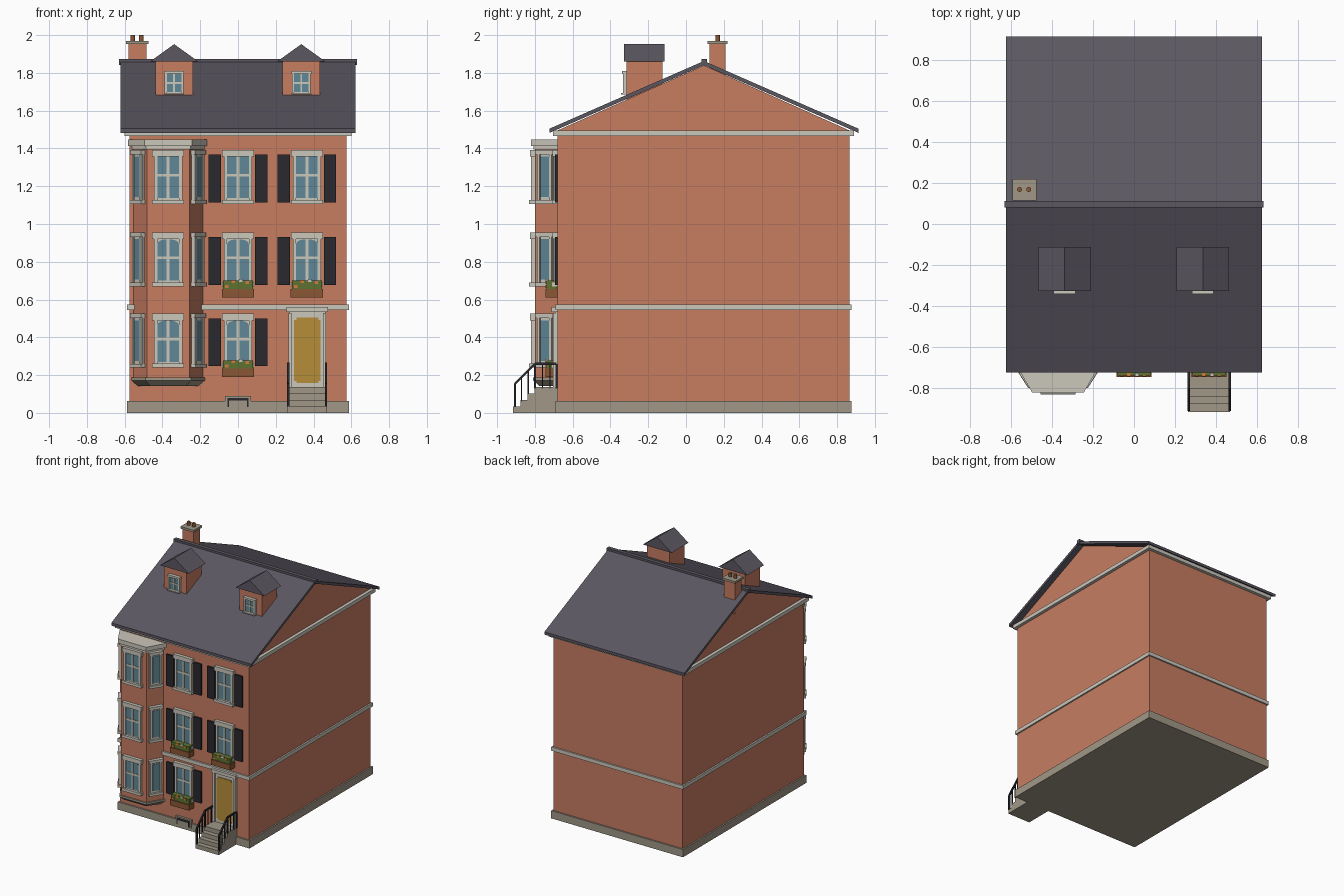
import bpy, bmesh, math
from mathutils import Matrix, Vector

cube = bpy.data.objects.get("Cube")
if cube:
    bpy.data.objects.remove(cube)

COLOURS = {
    "brick": (0.57, 0.205, 0.12), "slate": (0.105, 0.096, 0.12),
    "cream_trim": (0.60, 0.57, 0.50), "stone": (0.35, 0.31, 0.245),
    "glass": (0.115, 0.245, 0.31), "black": (0.022, 0.022, 0.028),
    "door_yellow": (0.47, 0.27, 0.04), "leaf_green": (0.11, 0.17, 0.03),
    "wood": (0.26, 0.095, 0.035), "flower_orange": (0.65, 0.2, 0.05),
}
MATS = {}
for label, rgb in COLOURS.items():
    m = bpy.data.materials.new(label)
    m.use_nodes = True
    m.diffuse_color = (*rgb, 1)
    m.node_tree.nodes["Principled BSDF"].inputs["Base Color"].default_value = (*rgb, 1)
    MATS[label] = m


class Part:
    """Collects simple solids into one object, placed by a position and a turn about z."""

    def __init__(self, name, at=(0, 0, 0), turn=0):
        self.name, self.bm, self.slots = name, bmesh.new(), []
        self.matrix = Matrix.Translation(at) @ Matrix.Rotation(turn, 4, "Z")

    def loft(self, lower, upper, mat):
        """Close a solid between two matching outlines."""
        if mat not in self.slots:
            self.slots.append(mat)
        a = [self.bm.verts.new(p) for p in lower]
        b = [self.bm.verts.new(p) for p in upper]
        n = len(a)
        faces = [self.bm.faces.new(a), self.bm.faces.new(b)]
        faces += [self.bm.faces.new((a[i], a[(i + 1) % n], b[(i + 1) % n], b[i])) for i in range(n)]
        for f in faces:
            f.material_index = self.slots.index(mat)
        return self

    def prism(self, pts, axis, lo, hi, mat):
        """Extrude a 2D outline along the given axis."""
        def place(p, d):
            c = list(p)
            c.insert("xyz".index(axis), d)
            return c
        return self.loft([place(p, lo) for p in pts], [place(p, hi) for p in pts], mat)

    def box(self, x, y, z, mat):
        pts = [(x[0], y[0]), (x[1], y[0]), (x[1], y[1]), (x[0], y[1])]
        return self.prism(pts, "z", *z, mat)

    def bar(self, p, q, r, mat):
        """Square bar between two points in a plane of constant x."""
        p, q = Vector(p), Vector(q)
        side = Vector((r, 0, 0))
        up = (q - p).normalized().cross(Vector((1, 0, 0))) * r
        ring = [side + up, up - side, -side - up, side - up]
        return self.loft([p + o for o in ring], [q + o for o in ring], mat)

    def done(self):
        bmesh.ops.recalc_face_normals(self.bm, faces=self.bm.faces)
        me = bpy.data.meshes.new(self.name)
        self.bm.to_mesh(me)
        self.bm.free()
        for s in self.slots:
            me.materials.append(MATS[s])
        ob = bpy.data.objects.new(self.name, me)
        ob.matrix_world = self.matrix
        bpy.context.collection.objects.link(ob)
        return ob


def simple_box(name, x, y, z, mat):
    return Part(name).box(x, y, z, mat).done()


# House shell, plinth and horizontal bands
FRONT, BACK, RIDGE = -0.68, 0.865, 0.095
Part("house_walls").prism([(FRONT, 0.03), (FRONT, 1.495), (RIDGE, 1.84), (BACK, 1.495), (BACK, 0.03)],
                          "x", -0.575, 0.575, "brick").done()
for name, grow, z, mat in [("plinth", 0.012, (0, 0.062), "stone"),
                           ("string_course", 0.012, (0.545, 0.575), "cream_trim"),
                           ("cornice", 0.025, (1.465, 1.495), "cream_trim")]:
    simple_box(name, (-0.575 - grow, 0.575 + grow), (FRONT - grow, BACK + grow), z, mat)

# Main roof and ridge cap
outer = [(-0.722, 1.505), (RIDGE, 1.863), (0.912, 1.505)]
inner = [(y, z - 0.022) for y, z in reversed(outer)]
Part("main_roof").prism(outer + inner, "x", -0.623, 0.623, "slate").done()
simple_box("ridge_cap", (-0.63, 0.63), (0.081, 0.111), (1.842, 1.873), "slate")

# Chimney with two pots
simple_box("chimney", (-0.58, -0.485), (0.124, 0.208), (1.7, 1.955), "brick")
simple_box("chimney_cap", (-0.592, -0.474), (0.114, 0.22), (1.953, 1.97), "stone")
for x in (-0.557, -0.512):
    pot = [(x + 0.012 * math.cos(i * math.pi / 6), 0.168 + 0.012 * math.sin(i * math.pi / 6)) for i in range(12)]
    Part("chimney_pot").prism(pot, "z", 1.965, 2.0, "wood").done()


def window(name, at, turn=0, w=0.15, h=0.285, arched=False, dressed=True):
    """Window standing on its origin and facing local -y."""
    p = Part(name, at, turn)
    r = w / 2
    p.box((-r, r), (-0.01, 0.01), (0, h), "cream_trim")
    g, top, low = r - 0.018 * w / 0.15, h - 0.035 * h / 0.285, 0.03 * h / 0.285
    pane = [(-g, low), (g, low)]
    if arched:
        rise = 0.025
        pane += [(g * math.cos(t * math.pi / 8), top - rise + rise * math.sin(t * math.pi / 8)) for t in range(9)]
    else:
        pane += [(g, top), (-g, top)]
    p.prism(pane, "y", -0.013, -0.005, "glass")
    # Surround and glazing bars
    for s in (-1, 1):
        p.box(sorted((s * g, s * r)), (-0.02, 0), (0, h), "cream_trim")
    bar = 0.05 * w
    p.box((-bar, bar), (-0.017, -0.005), (low, top), "cream_trim")
    for f in ((0.55,) if dressed else (0.5,)):
        z = low + f * (top - low)
        p.box((-g, g), (-0.017, -0.005), (z - bar, z + bar), "cream_trim")
    # Lintel and sill
    over = 0.01 if dressed else 0.003
    p.box((-r - over, r + over), (-0.026, 0), (top, h), "cream_trim")
    p.box((-r - over, r + over), (-0.03, 0), (0, low * 0.7), "cream_trim")
    return p.done()


def side_window(name, at, turn):
    """Narrow window for the slanted bay faces."""
    p = Part(name, at, turn)
    p.box((-0.05, 0.05), (-0.01, 0.01), (0, 0.285), "cream_trim")
    p.box((-0.026, 0.026), (-0.014, 0), (0.035, 0.25), "glass")
    for s in (-1, 1):
        p.box(sorted((s * 0.03, s * 0.046)), (-0.018, 0), (0, 0.28), "cream_trim")
    p.box((-0.055, 0.055), (-0.024, 0), (0.262, 0.285), "cream_trim")
    p.box((-0.055, 0.055), (-0.026, 0), (0, 0.02), "cream_trim")
    p.done()


def flower_box(x, z):
    p = Part("flower_box", (x, FRONT, z))
    p.box((-0.086, 0.086), (-0.065, 0), (0, 0.045), "wood")
    p.box((-0.08, 0.08), (-0.058, -0.004), (0.04, 0.088), "leaf_green")
    for i, (fx, fz) in enumerate([(-0.06, 0.05), (-0.025, 0.075), (0.015, 0.08), (0.05, 0.07)]):
        p.box((fx - 0.009, fx + 0.009), (-0.063, -0.045), (fz, fz + 0.016),
              "cream_trim" if i == 2 else "flower_orange")
    p.done()


# Facade windows with shutters and flower boxes
ROWS = (0.24, 0.67, 1.107)
for x in (0, 0.365):
    for i, z in enumerate(ROWS):
        if x and i == 0:
            continue
        window("facade_window", (x, FRONT, z), arched=i < 2)
        for s in (-1, 1):
            c = x + s * 0.122
            simple_box("shutter", (c - 0.033, c + 0.033), (FRONT - 0.014, FRONT + 0.005), (z + 0.008, z + 0.26), "black")
        if i < 2:
            flower_box(x, z - 0.05 if i == 0 else z - 0.058)

# Bay: tapered foot, shaft and stepped cornice
BAY = -0.37


def bay_ring(wide, narrow, y, z):
    return [(BAY - wide, FRONT + 0.01, z), (BAY - narrow, y, z), (BAY + narrow, y, z), (BAY + wide, FRONT + 0.01, z)]


for name, low, high, mat in [
        ("bay_walls", (0.19, 0.113, -0.8, 0.18), (0.19, 0.113, -0.8, 1.42), "brick"),
        ("bay_foot", (0.165, 0.095, -0.775, 0.142), (0.2, 0.12, -0.81, 0.172), "stone"),
        ("bay_foot_top", (0.2, 0.12, -0.81, 0.172), (0.2, 0.12, -0.81, 0.188), "stone"),
        ("bay_frieze", (0.198, 0.118, -0.808, 1.395), (0.198, 0.118, -0.808, 1.415), "cream_trim"),
        ("bay_cornice", (0.213, 0.126, -0.82, 1.413), (0.213, 0.126, -0.82, 1.447), "cream_trim")]:
    Part(name).loft(bay_ring(*low), bay_ring(*high), mat).done()
slant = math.atan2(0.12, 0.077)
for i, z in enumerate(ROWS):
    window("bay_window", (BAY, -0.8, z), arched=i < 2)
    for s in (-1, 1):
        side_window("bay_side_window", (BAY + s * 0.152, -0.74, z), s * slant)

# Dormers
for x in (-0.338, 0.335):
    simple_box("dormer_walls", (x - 0.1, x + 0.1), (-0.314, -0.124), (1.66, 1.865), "brick")
    gable = [(x - 0.128, 1.86), (x, 1.952), (x + 0.128, 1.86)]
    Part("dormer_roof").prism(gable, "y", -0.327, -0.113, "slate").done()
    window("dormer_window", (x, -0.314, 1.685), w=0.1, h=0.125, dressed=False)

# Front door
DOOR = 0.367
door = Part("front_door", (DOOR, FRONT, 0))
door.box((-0.095, 0.095), (-0.012, 0.01), (0.135, 0.54), "cream_trim")
for s in (-1, 1):
    door.box(sorted((s * 0.083, s * 0.1)), (-0.024, 0), (0.135, 0.53), "cream_trim")
door.box((-0.11, 0.11), (-0.032, 0), (0.535, 0.56), "cream_trim")
w, n = 0.07, 0.012
quarter = [(w, 0.17), (w, 0.492), (w - n, 0.492), (w - n, 0.504)]
right = [(w - n, 0.158), (w - n, 0.17)] + quarter
door.prism(right + [(-a, b) for a, b in reversed(right)], "y", -0.017, -0.008, "door_yellow")
door.done()

# Front steps
steps = Part("front_steps")
for i in range(4):
    steps.box((0.262, 0.468), (-0.915 + 0.038 * i, FRONT), (0.034 * i, 0.034 * (i + 1)), "stone")
steps.done()

# Handrails
for x in (0.266, 0.466):
    rail = Part("handrail")
    a, b, c = (x, -0.905, 0.155), (x, -0.8, 0.26), (x, -0.685, 0.26)
    rail.bar(a, b, 0.006, "black").bar(b, c, 0.006, "black")
    for top, z in ((a, 0.03), (b, 0.13), (c, 0.13)):
        rail.bar((x, top[1], z), top, 0.006, "black")
    for y, z, t in ((-0.87, 0.06, 0.19), (-0.835, 0.1, 0.225), (-0.76, 0.13, 0.26), (-0.72, 0.13, 0.26)):
        rail.bar((x, y, z), (x, y, t), 0.003, "black")
    rail.done()

# Basement vent
vent = Part("basement_vent", (0, FRONT - 0.012, 0))
vent.box((-0.07, 0.07), (-0.006, 0.015), (0.022, 0.09), "stone")
vent.box((-0.055, 0.055), (-0.009, 0), (0.03, 0.08), "black")
vent.box((-0.047, 0.047), (-0.012, 0), (0.03, 0.066), "stone")
vent.done()
